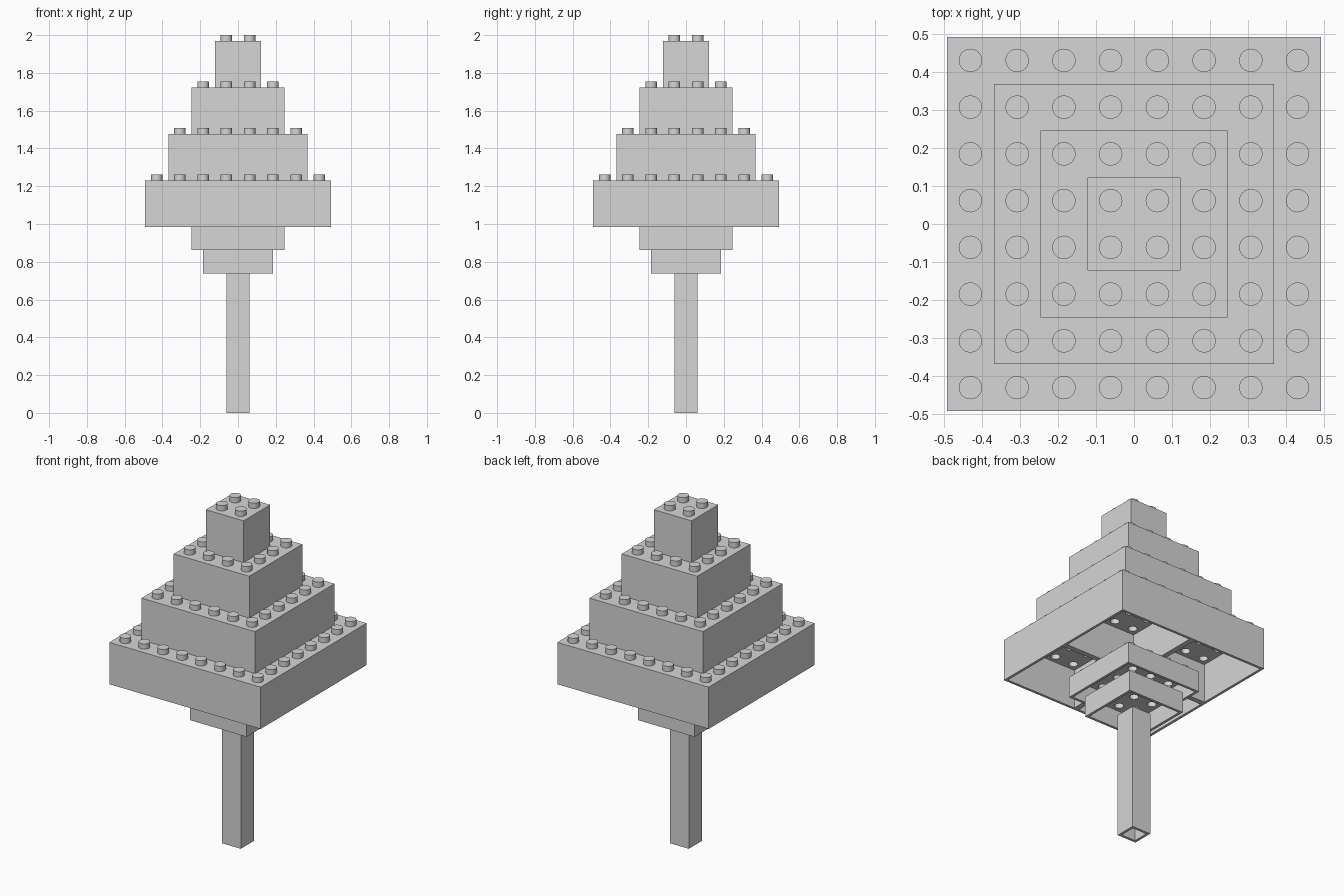
import bpy
import bmesh
from math import cos, sin, pi

cube = bpy.data.objects.get("Cube")
if cube:
    bpy.data.objects.remove(cube, do_unlink=True)

UNIT = 2 / 16.25   # stud spacing
WALL = UNIT / 8    # shell thickness
STUD_R = UNIT / 4
STUD_H = UNIT / 4
HOLE_R = UNIT / 5
QUARTER = 6        # circle segments per quarter turn

grey = bpy.data.materials.new("plain grey")
grey.use_nodes = True
colour = (0.67, 0.67, 0.67, 1)
grey.diffuse_color = colour
grey.node_tree.nodes["Principled BSDF"].inputs["Base Color"].default_value = colour


def stud_sheet(bm, n, limit, z, radius):
    """Square sheet of n x n cells, each raised into a round stud."""
    faces = []
    steps = 4 * QUARTER

    def clamp(v):
        return max(-limit, min(limit, v))

    for i in range(n):
        for j in range(n):
            x, y = [(k - (n - 1) / 2) * UNIT for k in (i, j)]
            h = UNIT / 2
            corners = [bm.verts.new((clamp(x + sx * h), clamp(y + sy * h), z))
                       for sx, sy in ((1, 1), (-1, 1), (-1, -1), (1, -1))]
            low, high = [[bm.verts.new((x + radius * cos(pi / 4 + 2 * pi * k / steps),
                                        y + radius * sin(pi / 4 + 2 * pi * k / steps),
                                        level)) for k in range(steps)]
                         for level in (z, z + STUD_H)]
            for q in range(4):
                arc = [low[(q * QUARTER + k) % steps] for k in range(QUARTER, -1, -1)]
                faces.append(bm.faces.new([corners[q], corners[(q + 1) % 4]] + arc))
            for k in range(steps):
                m = (k + 1) % steps
                faces.append(bm.faces.new((low[k], low[m], high[m], high[k])))
            faces.append(bm.faces.new(high))
    bmesh.ops.remove_doubles(bm, verts=list({v for f in faces for v in f.verts}), dist=1e-5)


def drop_walls(bm, edges):
    """Extend the open border of a sheet down to the base, returning the new border."""
    result = bmesh.ops.extrude_edge_only(bm, edges=edges)["geom"]
    for v in result:
        if isinstance(v, bmesh.types.BMVert):
            v.co.z = 0
    return [e for e in result if isinstance(e, bmesh.types.BMEdge) and e.is_boundary
            and all(abs(v.co.z) < 1e-6 for v in e.verts)]


def brick(name, n, z, height, x=0, y=0):
    """Hollow square brick, open below, with pockets under its studs."""
    bm = bmesh.new()
    half = n * UNIT / 2
    rims = []
    for limit, top, radius in ((half, height, STUD_R),
                               (half - WALL, height - WALL, HOLE_R)):
        before = set(bm.edges)
        stud_sheet(bm, n, limit, top, radius)
        border = [e for e in bm.edges if e.is_boundary and e not in before]
        rims.append(drop_walls(bm, border))

    # Narrow rim joining each inner edge to the outer edge beside it
    outer = {v for e in rims[0] for v in e.verts}
    for edge in rims[1]:
        a, b = edge.verts
        c, d = [min(outer, key=lambda o: (o.co - v.co).length) for v in (b, a)]
        bm.faces.new((a, b, c, d))
    bmesh.ops.recalc_face_normals(bm, faces=bm.faces)

    mesh = bpy.data.meshes.new(name)
    bm.to_mesh(mesh)
    bm.free()
    mesh.materials.append(grey)
    obj = bpy.data.objects.new(name, mesh)
    obj.location = (x, y, z)
    bpy.context.collection.objects.link(obj)
    bpy.ops.object.select_all(action='DESELECT')
    obj.select_set(True)
    bpy.context.view_layer.objects.active = obj
    bpy.ops.object.shade_smooth_by_angle()


# Trunk and the two plates beneath the crown
brick("trunk", 1, 0, 6 * UNIT)
brick("lower_plate", 3, 6 * UNIT, UNIT)
brick("upper_plate", 4, 7 * UNIT, UNIT)

# Widest tier, made of four bricks side by side
for side, sx in (("left", 1), ("right", -1)):
    for end, sy in (("front", -1), ("back", 1)):
        brick(f"wide_tier_{end}_{side}", 4, 8 * UNIT, 2 * UNIT,
              sx * 2 * UNIT, sy * 2 * UNIT)

# Shrinking tiers up to the tip
for level, (name, n) in enumerate((("middle_tier", 6), ("upper_tier", 4), ("top_tier", 2))):
    brick(name, n, (10 + 2 * level) * UNIT, 2 * UNIT)
